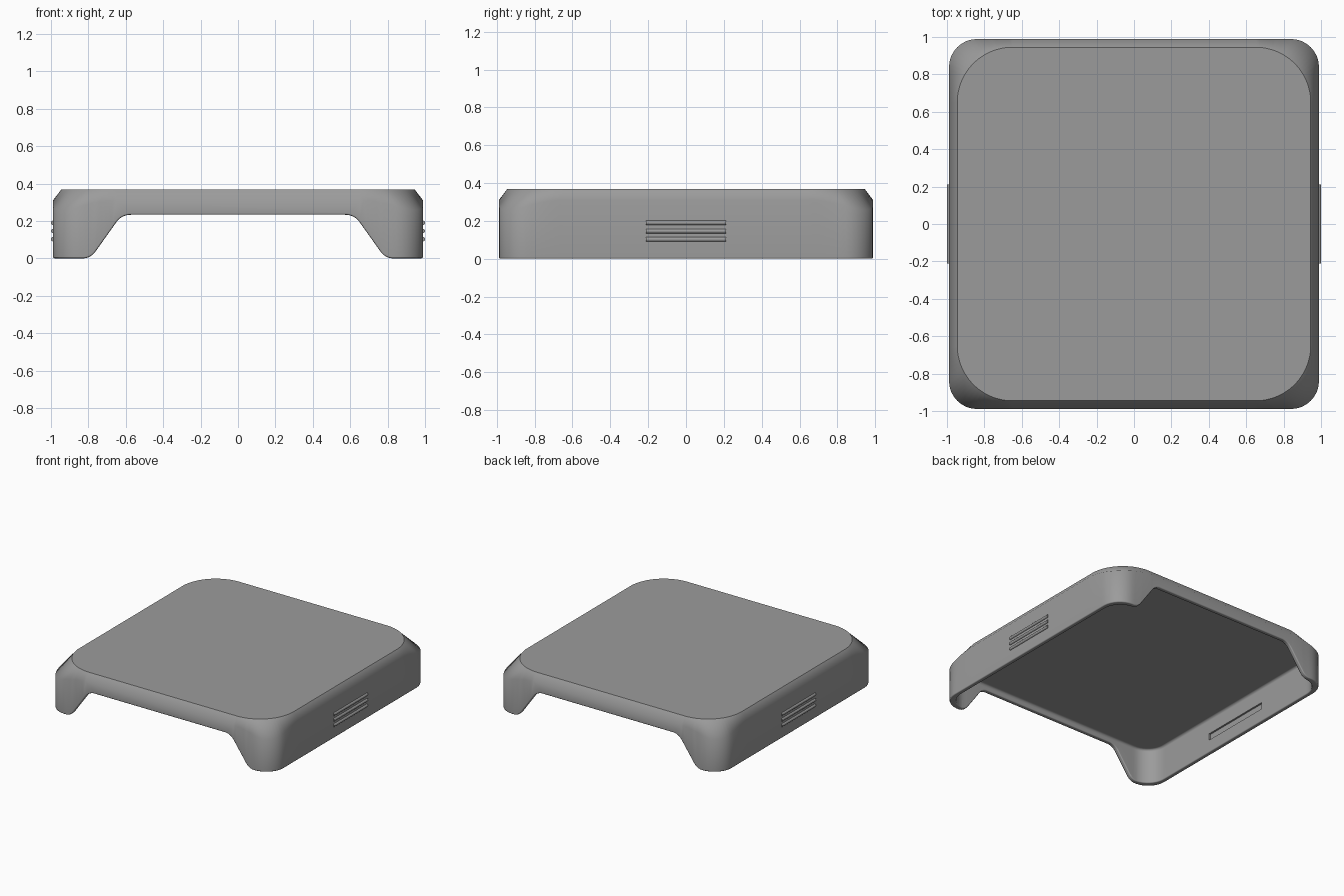
import bpy, bmesh, math
from mathutils import Vector

if "Cube" in bpy.data.objects:
    bpy.data.objects.remove(bpy.data.objects["Cube"])

HALF, RAD = 0.989, 0.15        # outer footprint
IN_HALF, IN_RAD = 0.955, 0.15  # hollow footprint
TOP_C, TOP_R = 0.65, 0.295     # corner centre and radius of the top face
TOP_Z, CEIL_Z = 0.368, 0.278
STEPS = 24

grey = bpy.data.materials.new("mid grey")
grey.diffuse_color = (0.33, 0.33, 0.33, 1)
grey.use_nodes = True
grey.node_tree.nodes["Principled BSDF"].inputs["Base Color"].default_value = grey.diffuse_color


def rounded_square_distance(p, half, rad):
    qx, qy = abs(p.x) - half + rad, abs(p.y) - half + rad
    return math.hypot(max(qx, 0), max(qy, 0)) + min(max(qx, qy), 0) - rad


def ray_to_square(p, d, half, rad):
    lo, hi = 0.0, 0.5
    for _ in range(40):
        mid = (lo + hi) / 2
        if rounded_square_distance(p + d * mid, half, rad) < 0:
            lo = mid
        else:
            hi = mid
    return lo


def make_object(name, bm):
    bmesh.ops.recalc_face_normals(bm, faces=bm.faces[:])
    mesh = bpy.data.meshes.new(name)
    bm.to_mesh(mesh)
    bm.free()
    mesh.materials.append(grey)
    obj = bpy.data.objects.new(name, mesh)
    bpy.context.collection.objects.link(obj)
    return obj


def activate(obj):
    bpy.ops.object.select_all(action='DESELECT')
    obj.select_set(True)
    bpy.context.view_layer.objects.active = obj


def cut(obj, cutter):
    mod = obj.modifiers.new("cut", 'BOOLEAN')
    mod.operation, mod.solver, mod.object = 'DIFFERENCE', 'EXACT', cutter
    activate(obj)
    bpy.ops.object.modifier_apply(modifier=mod.name)
    bpy.data.objects.remove(cutter)


def box(name, lo, hi):
    bm = bmesh.new()
    bmesh.ops.create_cube(bm, size=1)
    lo, hi = Vector(lo), Vector(hi)
    for v in bm.verts:
        v.co = (lo + hi) / 2 + v.co * (hi - lo)
    return make_object(name, bm)


# Cover shell: top face, chamfer dipping at the corners, wall, flat-roofed hollow
loops = [[] for _ in range(7)]
for corner in range(4):
    base = corner * math.pi / 2
    centre = Vector((math.cos(base + math.pi / 4), math.sin(base + math.pi / 4))) * TOP_C * math.sqrt(2)
    for i in range(STEPS + 1):
        a = base + math.pi / 2 * i / STEPS
        d = Vector((math.cos(a), math.sin(a)))
        top = centre + d * TOP_R
        start = centre + d * (TOP_R - 0.06)
        reach = ray_to_square(top, d, HALF, RAD)
        outer = top + d * reach
        z = 0.31 - 0.05 * (reach - 0.044) / 0.078

        def inside(inset):
            return start + d * ray_to_square(start, d, IN_HALF - inset, IN_RAD - inset)

        rings = ((top, TOP_Z), (outer, z), (outer, 0), (inside(0), 0), (inside(0), CEIL_Z - 0.02),
                 (inside(0.006), CEIL_Z - 0.006), (inside(0.02), CEIL_Z))
        for loop, (p, h) in zip(loops, rings):
            loop.append((p.x, p.y, h))

bm = bmesh.new()
rings = [[bm.verts.new(c) for c in loop] for loop in loops]
for a, b in zip(rings, rings[1:]):
    n = len(a)
    for i in range(n):
        j = (i + 1) % n
        bm.faces.new((a[i], a[j], b[j], b[i]))
bm.faces.new(rings[0])
bm.faces.new(rings[-1])
shell = make_object("cover_shell", bm)


# Front and back openings: trapezoid profile with rounded corners
def fillet(a, b, c, size):
    p, q = b + (a - b).normalized() * size, b + (c - b).normalized() * size
    return [p * (1 - t) ** 2 + b * 2 * t * (1 - t) + q * t * t for t in (k / 8 for k in range(9))]


foot, shoulder = Vector((0.788, -0.0005)), Vector((0.622, 0.233))
right = [Vector((0.84, -0.1)), Vector((0.835, -0.0005))]
right += fillet(Vector((0.9, -0.0005)), foot, shoulder, 0.046)[1:]
right += fillet(foot, shoulder, Vector((0, 0.233)), 0.05)
profile = right + [Vector((-p.x, p.y)) for p in reversed(right)]
bm = bmesh.new()
face = bm.faces.new([bm.verts.new((p.x, -1.2, p.y)) for p in profile])
moved = bmesh.ops.extrude_face_region(bm, geom=[face])["geom"]
bmesh.ops.translate(bm, vec=(0, 2.4, 0), verts=[v for v in moved if isinstance(v, bmesh.types.BMVert)])
cut(shell, make_object("opening_cutter", bm))

# Softened rim
bevel = shell.modifiers.new("rim", 'BEVEL')
bevel.width, bevel.segments = 0.008, 2
bevel.limit_method, bevel.angle_limit = 'ANGLE', math.radians(70)
bevel.use_clamp_overlap = False
activate(shell)
bpy.ops.object.modifier_apply(modifier=bevel.name)

# Shallow slots inside the side walls
for s in (-1, 1):
    x = sorted((s * 0.9, s * (IN_HALF + 0.014)))
    cut(shell, box("slot_cutter", (x[0], -0.295, 0.1), (x[1], 0.295, 0.153)))

# Smooth everywhere except the crisp outline of the top face
activate(shell)
bpy.ops.object.shade_smooth_by_angle(angle=math.radians(52))
verts = shell.data.vertices
for e in shell.data.edges:
    if all(verts[v].co.z > TOP_Z - 0.001 for v in e.vertices):
        e.use_edge_sharp = True
weighted = shell.modifiers.new("even shading", 'WEIGHTED_NORMAL')
weighted.keep_sharp = True

# Grip ribs on both sides
for side, s in (("left", -1), ("right", 1)):
    for k, z in enumerate((0.102, 0.146, 0.19)):
        bpy.ops.mesh.primitive_cylinder_add(vertices=20, radius=0.012, depth=0.425,
                                            location=(s * 0.988, 0, z), rotation=(math.pi / 2, 0, 0))
        rib = bpy.context.object
        rib.name = f"{side}_grip_rib_{k + 1}"
        rib.data.materials.append(grey)
        bpy.ops.object.shade_smooth_by_angle(angle=math.radians(40))
